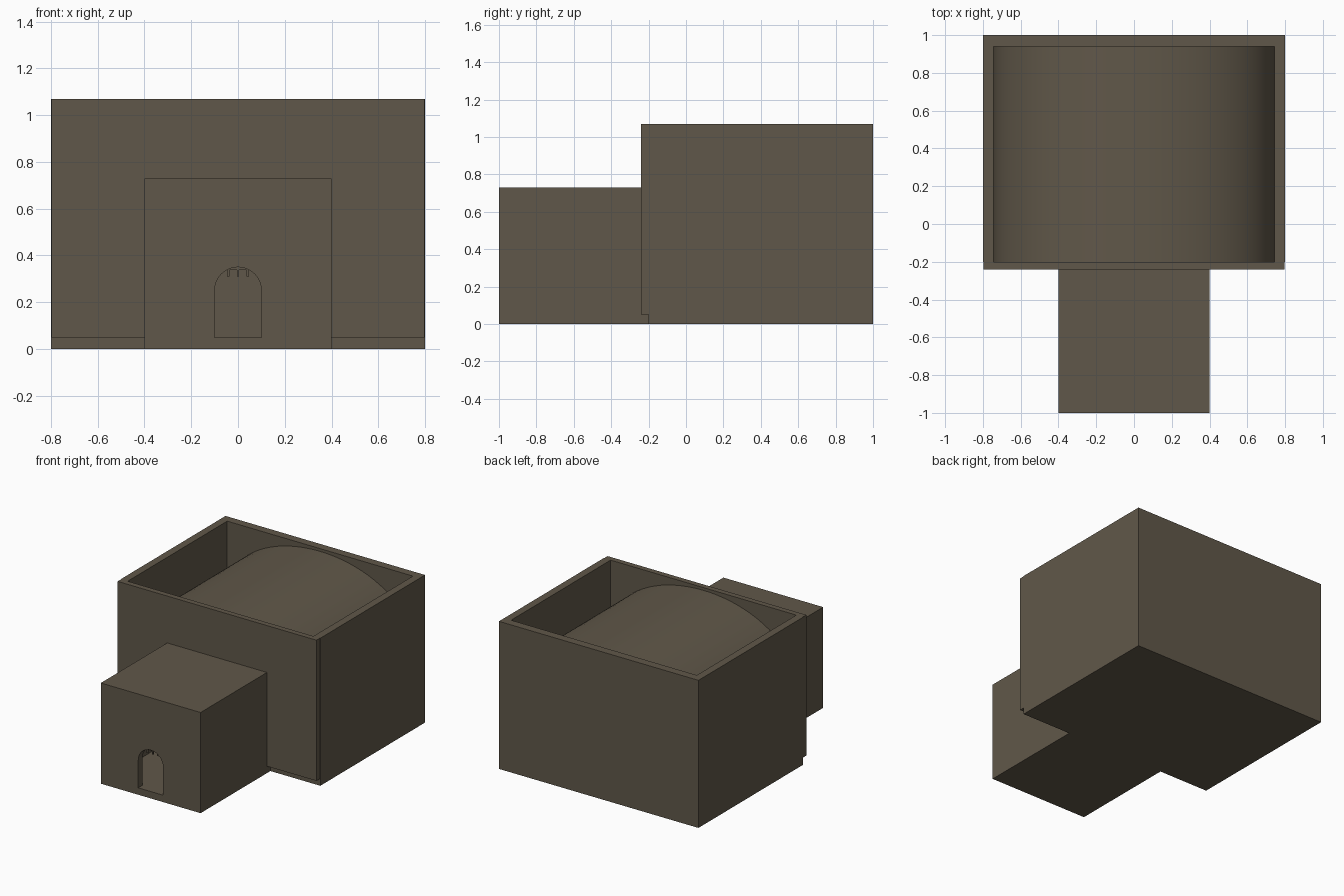
import bpy, bmesh, math

if "Cube" in bpy.data.objects:
    bpy.data.objects.remove(bpy.data.objects["Cube"])

def material(name, c):
    m = bpy.data.materials.new(name)
    m.diffuse_color = (*c, 1)
    m.use_nodes = True
    m.node_tree.nodes["Principled BSDF"].inputs["Base Color"].default_value = m.diffuse_color
    return m

stone = material("brown_stone", (0.118, 0.097, 0.067))

def make_object(name, bm):
    bmesh.ops.recalc_face_normals(bm, faces=bm.faces)
    me = bpy.data.meshes.new(name)
    bm.to_mesh(me)
    bm.free()
    me.materials.append(stone)
    ob = bpy.data.objects.new(name, me)
    bpy.context.collection.objects.link(ob)
    return ob

def prism(name, xz, y0, y1):
    """Extrude an x/z outline along y."""
    bm = bmesh.new()
    f = bm.faces.new([bm.verts.new((x, y0, z)) for x, z in xz])
    g = bmesh.ops.extrude_face_region(bm, geom=[f])
    vs = [v for v in g["geom"] if isinstance(v, bmesh.types.BMVert)]
    bmesh.ops.translate(bm, verts=vs, vec=(0, y1 - y0, 0))
    return make_object(name, bm)

def box(name, x0, x1, y0, y1, z0, z1):
    return prism(name, [(x0, z0), (x1, z0), (x1, z1), (x0, z1)], y0, y1)

def door_wall(name, hw, top, y0, y1):
    """Wall with an arched doorway cut up from its lower edge."""
    arch = [(0.1 * math.cos(math.pi * i / 20), 0.25 + 0.1 * math.sin(math.pi * i / 20))
            for i in range(21)]
    pts = [(hw, 0.05), (hw, top), (-hw, top), (-hw, 0.05), (-0.1, 0.05)]
    return prism(name, pts + arch[::-1] + [(0.1, 0.05)], y0, y1)

# Floors
box("hall_floor", -0.8, 0.8, -0.2, 1, 0, 0.05)
box("entry_floor", -0.4, 0.4, -1, -0.2, 0, 0.05)

# Main hall walls
box("hall_back_wall", -0.8, 0.8, 0.94, 1, 0.05, 1.07)
for side, s in (("left", -1), ("right", 1)):
    a, b = sorted((s * 0.8, s * 0.745))
    box("hall_wall_" + side, a, b, -0.2, 0.94, 0.05, 1.07)
door_wall("hall_front_wall", 0.797, 1.07, -0.24, -0.2)

# Barrel vault roof sunk between the walls
def arc(rx, rz):
    return [(rx * math.cos(math.pi * i / 40), 0.56 + rz * math.sin(math.pi * i / 40))
            for i in range(41)]
vault = prism("vault_roof", arc(0.745, 0.49) + arc(0.70, 0.45)[::-1], -0.2, 0.94)
bpy.context.view_layer.objects.active = vault
vault.select_set(True)
bpy.ops.object.shade_smooth_by_angle(angle=math.radians(30))

# Entry block
door_wall("entry_front_wall", 0.4, 0.73, -1, -0.95)
for side, s in (("left", -1), ("right", 1)):
    a, b = sorted((s * 0.4, s * 0.35))
    box("entry_wall_" + side, a, b, -0.95, -0.24, 0.05, 0.73)
box("entry_roof", -0.35, 0.35, -0.95, -0.24, 0.68, 0.73)

# Raised gate showing at the top of the doorway
box("gate_bar", -0.05, 0.05, -0.985, -0.965, 0.338, 0.36)
for i in (-1, 0, 1):
    box("gate_spike", i * 0.042 - 0.005, i * 0.042 + 0.005, -0.98, -0.97, 0.31, 0.34)
